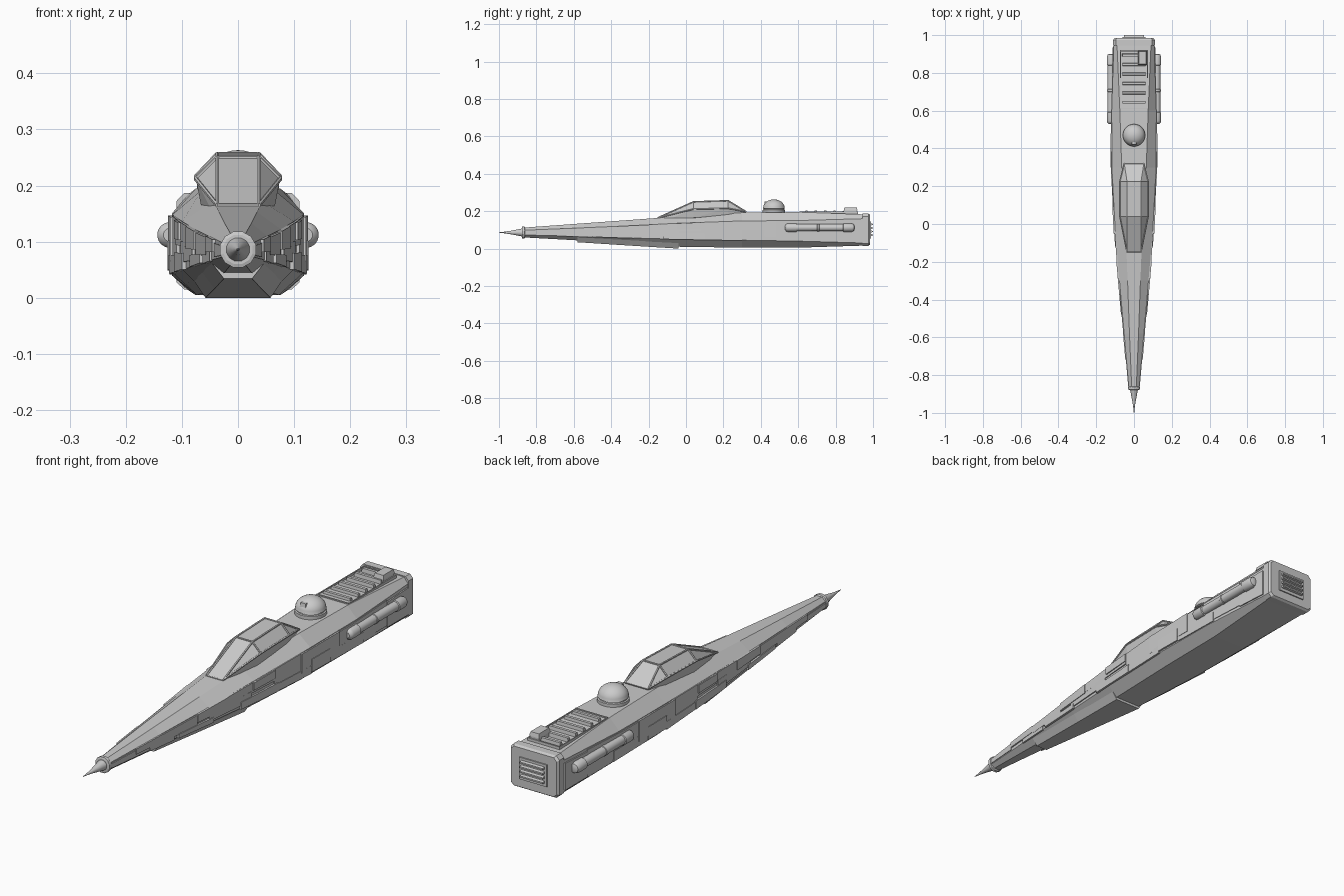
import bpy, bmesh, math
from mathutils import Vector, Matrix

if "Cube" in bpy.data.objects:
    bpy.data.objects.remove(bpy.data.objects["Cube"])

grey = bpy.data.materials.new("hull_grey")
grey.use_nodes = True
grey.diffuse_color = (0.6, 0.6, 0.6, 1)
grey.node_tree.nodes["Principled BSDF"].inputs["Base Color"].default_value = (0.6, 0.6, 0.6, 1)


def finish(bm, name, smooth=False):
    bmesh.ops.recalc_face_normals(bm, faces=bm.faces)
    mesh = bpy.data.meshes.new(name)
    bm.to_mesh(mesh)
    bm.free()
    mesh.materials.append(grey)
    obj = bpy.data.objects.new(name, mesh)
    bpy.context.collection.objects.link(obj)
    if smooth:
        bpy.ops.object.select_all(action="DESELECT")
        bpy.context.view_layer.objects.active = obj
        obj.select_set(True)
        bpy.ops.object.shade_smooth_by_angle(angle=math.radians(35))
    return obj


def mirror(obj):
    obj.modifiers.new("mirror", "MIRROR").use_mirror_merge = False


def add_loft(bm, rings):
    loops = [[bm.verts.new(p) for p in ring] for ring in rings]
    n = len(loops[0])
    for a, b in zip(loops, loops[1:]):
        for i in range(n):
            j = (i + 1) % n
            bm.faces.new((a[i], a[j], b[j], b[i]))
    bm.faces.new(loops[0])
    bm.faces.new(loops[-1])


def add_box(bm, x0, x1, y0, y1, z0, z1, inset=0.0):
    add_loft(bm, [[(x0, y0, z0), (x1, y0, z0), (x1, y1, z0), (x0, y1, z0)],
                  [(x0 + inset, y0 + inset, z1), (x1 - inset, y0 + inset, z1),
                   (x1 - inset, y1 - inset, z1), (x0 + inset, y1 - inset, z1)]])


def turned(name, profile, centre, axis, sides, smooth=True):
    """Lathe (radius, distance) pairs about the y or z axis."""
    bm = bmesh.new()
    rings = []
    for r, d in profile:
        ring = []
        for i in range(sides):
            a = math.tau * (i + 0.5) / sides
            u, v = r * math.cos(a), r * math.sin(a)
            ring.append(Vector(centre) + Vector((u, d, v) if axis == "y" else (u, v, d)))
        rings.append(ring)
    add_loft(bm, rings)
    return finish(bm, name, smooth)


# Hull stations: y, top half-width, top z, side x, upper z, lower z, bottom half-width, bottom z
stations = [
    (-0.87, .012, .112, .027, .098, .073, .012, .060),
    (-0.58, .024, .133, .052, .110, .066, .025, .044),
    (-0.30, .034, .153, .077, .122, .057, .042, .026),
    (-0.04, .044, .172, .099, .136, .050, .058, .010),
    (0.30, .065, .192, .117, .148, .045, .073, .005),
    (0.60, .075, .195, .118, .150, .040, .076, .005),
    (0.95, .090, .183, .107, .160, .030, .092, .016),
]


def octagon(s):
    y, tw, tz, w, uz, lz, bw, bz = s
    half = [(tw, tz), (w, uz), (w, lz), (bw, bz)]
    return [(x, y, z) for x, z in half] + [(-x, y, z) for x, z in reversed(half)]


def station_at(y):
    for a, b in zip(stations, stations[1:]):
        if y <= b[0]:
            t = (y - a[0]) / (b[0] - a[0])
            return [p + (q - p) * t for p, q in zip(a, b)]
    return stations[-1]


bm = bmesh.new()
add_loft(bm, [octagon(s) for s in stations])
finish(bm, "hull")

# Keel plate under the forward hull
bm = bmesh.new()
keel = []
for y, drop in ((-0.58, .010), (-0.3, .010), (-0.04, .010)):
    _, _, _, w, _, lz, bw, bz = station_at(y)
    ring = [(w * .9, lz - .004), (bw, bz - drop)]
    keel.append([(x, y, z) for x, z in ring] + [(-x, y, z) for x, z in reversed(ring)])
add_loft(bm, keel)
finish(bm, "keel_plate")

# Staggered armour plates: y start, y end, low and high fraction of side height, thickness
plates = [
    (-.86, -.72, .10, .80, .003), (-.72, -.57, .35, 1.0, .006), (-.64, -.50, -.05, .40, .004),
    (-.57, -.37, .25, .95, .005), (-.48, -.28, -.02, .30, .008), (-.37, -.20, .45, 1.0, .008),
    (-.30, -.06, .15, .60, .005), (-.20, .08, .50, 1.0, .006), (-.12, .10, -.02, .35, .008),
    (-.05, .08, .62, .98, .009), (.08, .24, .25, 1.0, .004), (.10, .30, -.02, .30, .006),
    (.24, .48, .20, .98, .007), (.30, .42, .05, .55, .008), (.42, .64, .02, .40, .005),
    (.48, .58, .30, .95, .004), (.58, .80, .10, .95, .003), (.80, .94, .05, .90, .005),
]
bm = bmesh.new()
for y0, y1, low, high, thick in plates:
    rings = []
    for y in (y0, y1):
        _, _, _, w, uz, lz, _, _ = station_at(y)
        z0, z1 = lz + low * (uz - lz), lz + high * (uz - lz)
        rings.append([(w - .008, y, z0), (w + thick, y, z0), (w + thick, y, z1), (w - .008, y, z1)])
    add_loft(bm, rings)
mirror(finish(bm, "side_armour"))

# Nose collar and spike
nose = (0, 0, .086)
turned("nose_collar", [(.027, -.860), (.033, -.864), (.033, -.876), (.027, -.878)], nose, "y", 12, False)
turned("nose_spike", [(.023, -.87), (.017, -.90), (.010, -.935), (.005, -.965), (.001, -1)], nose, "y", 12)

# Canopy: faceted shell with struts along its edges
A, B, C, D = (.037, -.15, .165), (.037, .04, .250), (.037, .225, .256), (.052, .32, .198)
E, F = (.075, .04, .212), (.075, .225, .216)
G, H = (.066, .04, .165), (.066, .225, .180)
flip = lambda p: (-p[0], p[1], p[2])
bm = bmesh.new()
for p in (A, B, C, D, E, F, G, H, (.04, -.13, .14), (.05, .31, .17)):
    bm.verts.new(p)
    bm.verts.new(flip(p))
hull = bmesh.ops.convex_hull(bm, input=bm.verts)
bmesh.ops.dissolve_limit(bm, angle_limit=.03, verts=bm.verts, edges=bm.edges)
finish(bm, "canopy")

bm = bmesh.new()
edges = [(A, B), (B, C), (C, D), (A, E), (B, E), (E, F), (C, F), (F, D)]
edges += [(flip(p), flip(q)) for p, q in edges] + [(p, flip(p)) for p in (A, B, C, D)]
for p, q in edges:
    p, q = Vector(p), Vector(q)
    turn = (q - p).to_track_quat("Z", "Y").to_matrix().to_4x4()
    bmesh.ops.create_cone(bm, cap_ends=True, segments=6, radius1=.004, radius2=.004,
                          depth=(q - p).length, matrix=Matrix.Translation((p + q) / 2) @ turn)
finish(bm, "canopy_frame")

# Domed turret behind the canopy, with a small sensor
dome = [(.060, -.012), (.060, .012), (.055, .014), (.055, .018), (.059, .020)]
dome += [(.058 * math.cos(a), .022 + .046 * math.sin(a)) for a in [math.pi / 2 * i / 8 for i in range(8)]]
dome.append((.002, .068))
turned("dome", dome, (0, .47, .195), "z", 32)
bm = bmesh.new()
add_box(bm, -.014, .014, .418, .44, .235, .252, .003)
finish(bm, "dome_sensor")

# Engine deck: side rails, slats and an off-centre box
bm = bmesh.new()
for x in (-.073, .069):
    add_box(bm, x, x + .004, .61, .92, .180, .197)
add_box(bm, -.073, .073, .608, .614, .180, .199)
add_box(bm, -.073, .073, .914, .92, .180, .195)
for i in range(6):
    y = .635 + i * .05
    add_box(bm, -.063, .063, y, y + .018, .180, .204 - i * .0005, .003)
finish(bm, "deck_slats")
bm = bmesh.new()
add_box(bm, .024, .066, .845, .915, .185, .204)
add_box(bm, .022, .068, .843, .917, .204, .220, .004)
finish(bm, "deck_box")

# Side tubes with collars
tube = [(.012, .53), (.020, .536), (.023, .545), (.023, .59), (.019, .592), (.019, .70),
        (.021, .702), (.021, .712), (.019, .714), (.019, .84), (.023, .842), (.023, .885),
        (.018, .897), (.010, .90)]
mirror(turned("side_tube", tube, (.121, 0, .112), "y", 20))

# Rear plate with a louvred vent
rear = octagon((.945, .096, .187, .110, .172, .028, .096, .015))
bm = bmesh.new()
add_loft(bm, [rear, [(x, .975, z) for x, _, z in rear],
              [(x * .94, .984, .1 + (z - .1) * .93) for x, _, z in rear]])
finish(bm, "rear_plate")
bm = bmesh.new()
add_box(bm, -.062, .062, .97, .989, .055, .145)
for i in range(4):
    z = .067 + i * .019
    add_loft(bm, [[(x, .985, z), (x, 1, z + .002), (x, 1, z + .008), (x, .985, z + .012)]
                  for x in (-.052, .052)])
finish(bm, "rear_vent")
